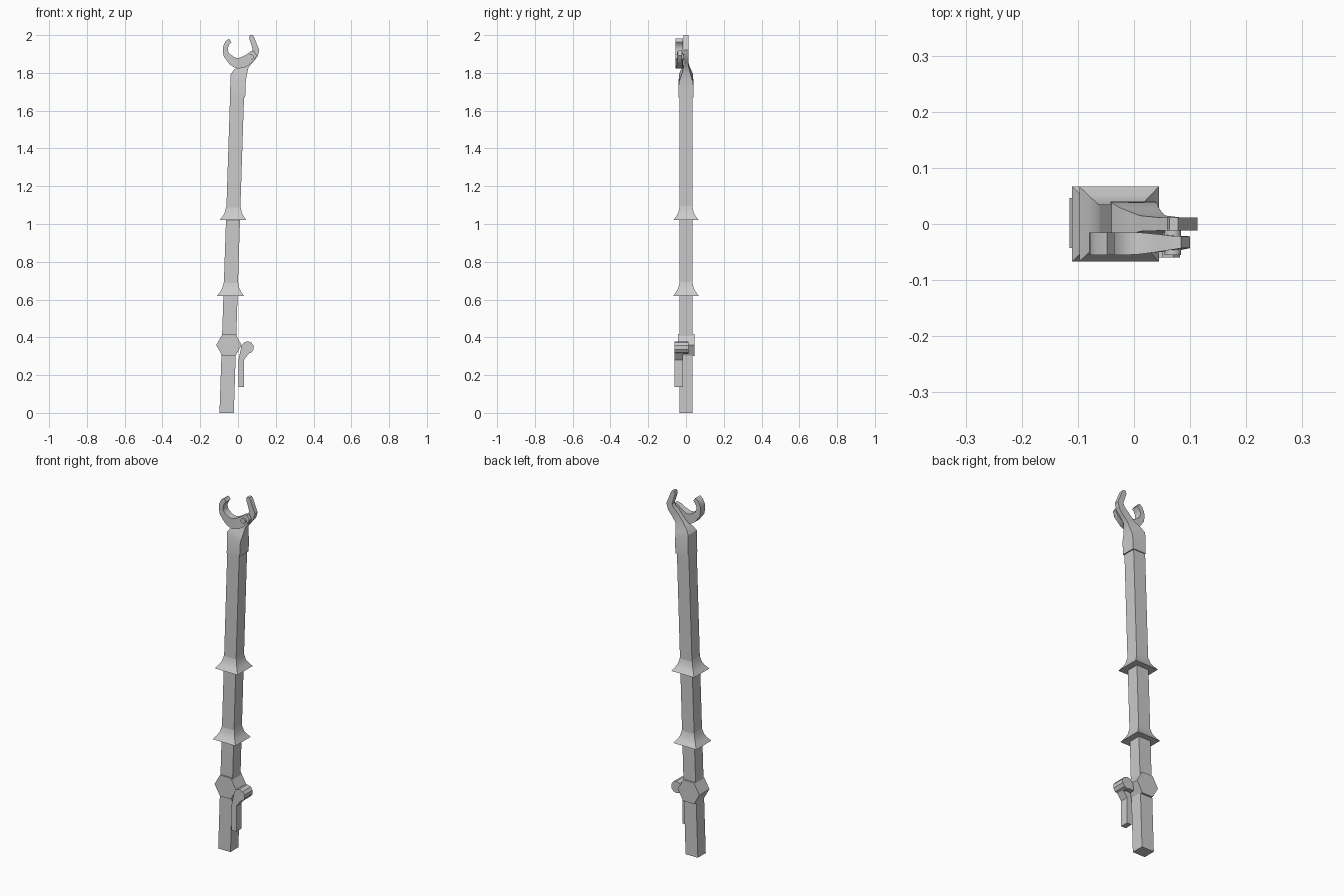
import bpy, bmesh, math
from mathutils import Matrix, Vector

if "Cube" in bpy.data.objects:
    bpy.data.objects.remove(bpy.data.objects["Cube"])


def finish(bm, name, smooth=False):
    bmesh.ops.recalc_face_normals(bm, faces=bm.faces)
    me = bpy.data.meshes.new(name)
    bm.to_mesh(me)
    bm.free()
    ob = bpy.data.objects.new(name, me)
    bpy.context.collection.objects.link(ob)
    if smooth:
        bpy.ops.object.select_all(action='DESELECT')
        ob.select_set(True)
        bpy.context.view_layer.objects.active = ob
        bpy.ops.object.shade_smooth_by_angle(angle=math.radians(32))
    return ob


def loft(name, rows, smooth=False):
    """Each row is a four-cornered section: left x, z, right x, z, front y, back y."""
    bm = bmesh.new()
    rings = [[bm.verts.new(p) for p in ((a, f, b), (c, f, d), (c, k, d), (a, k, b))]
             for a, b, c, d, f, k in rows]
    for r, s in zip(rings, rings[1:]):
        for i in range(4):
            j = (i + 1) % 4
            bm.faces.new((r[i], r[j], s[j], s[i]))
    bm.faces.new(rings[0])
    bm.faces.new(rings[-1])
    return finish(bm, name, smooth)


def prism(name, x, z, radius, y0, y1, sides, turn=0.0, smooth=False):
    bm = bmesh.new()
    bmesh.ops.create_cone(bm, cap_ends=True, segments=sides, radius1=radius,
                          radius2=radius, depth=y1 - y0)
    m = (Matrix.Translation(Vector((x, (y0 + y1) / 2, z)))
         @ Matrix.Rotation(turn, 4, 'Y') @ Matrix.Rotation(math.pi / 2, 4, 'X'))
    bmesh.ops.transform(bm, matrix=m, verts=bm.verts)
    # align a corner with +x whatever the primitive's start angle is
    far = max(((v.co.x - x) ** 2 + (v.co.z - z) ** 2, v.index) for v in bm.verts)
    return finish(bm, name, smooth)


def axis(z):
    """Centre of the leaning shaft at height z."""
    return -0.06 + 0.0328 * z


def section(z, hx, hy):
    c = axis(z)
    return (c - hx, z, c + hx, z, -hy, hy)


# leaning square shaft
loft("shaft", [section(0, .038, .035), section(1.02, .037, .035), section(1.70, .037, .035)])

# flared square guards
for name, z in (("lower_guard", .62), ("upper_guard", 1.02)):
    loft(name, [section(z + dz, h, h - .004) for dz, h in
                ((0, .071), (.02, .056), (.038, .046), (.062, .040), (.075, .037))], True)

# hexagonal block through the shaft, points to the sides
bm = bmesh.new()
ends = [[bm.verts.new((-.048 + .067 * math.cos(i * math.pi / 3), y,
                       .359 + .068 * math.sin(i * math.pi / 3))) for i in range(6)]
        for y in (-.043, .046)]
for i in range(6):
    j = (i + 1) % 6
    bm.faces.new((ends[0][i], ends[0][j], ends[1][j], ends[1][i]))
for e in ends:
    bm.faces.new(e)
finish(bm, "hex_block")

# bent lever with a rounded knob beside the block
loft("lever", [(.003, .138, .032, .138, -.06, -.015),
               (.003, .283, .032, .281, -.06, -.015),
               (.014, .335, .058, .315, -.06, -.015)])
prism("lever_knob", .051, .346, .033, -.06, .012, 10)
loft("lever_link", [(.012, .315, .055, .320, -.06, .012),
                    (.017, .355, .055, .360, -.06, .012),
                    (.042, .376, .055, .376, -.06, .012)])

# head collar blending into the thin fixed jaw
loft("head_and_fixed_jaw", [(-.042, 1.67, .038, 1.67, -.040, .040),
                            (-.040, 1.79, .041, 1.75, -.038, .038),
                            (-.025, 1.812, .044, 1.775, -.029, .029),
                            (-.008, 1.828, .049, 1.80, -.020, .022),
                            (.010, 1.845, .056, 1.83, -.013, .015),
                            (.040, 1.88, .080, 1.858, -.012, .012),
                            (.070, 1.907, .103, 1.885, -.012, .012),
                            (.078, 1.925, .113, 1.92, -.012, .012),
                            (.059, 1.985, .084, 1.992, -.012, .012),
                            (.063, 2.0, .078, 2.0, -.012, .012)], True)

# crescent jaw in front
loft("crescent_jaw", [(-.048, 1.981, -.035, 1.963, -.055, -.015),
                      (-.066, 1.968, -.046, 1.95, -.055, -.015),
                      (-.078, 1.942, -.053, 1.934, -.055, -.015),
                      (-.080, 1.915, -.053, 1.918, -.055, -.015),
                      (-.075, 1.886, -.047, 1.903, -.055, -.015),
                      (-.045, 1.846, -.024, 1.886, -.055, -.015),
                      (-.022, 1.83, -.01, 1.88, -.055, -.015),
                      (.003, 1.822, .008, 1.88, -.054, -.015),
                      (.045, 1.832, .04, 1.894, -.050, -.018),
                      (.085, 1.865, .066, 1.913, -.046, -.021),
                      (.100, 1.893, .084, 1.918, -.043, -.022)], True)

# pivot pin joining the jaws
prism("pivot_pin", .069, 1.884, .015, -.055, -.008, 12, smooth=True)
